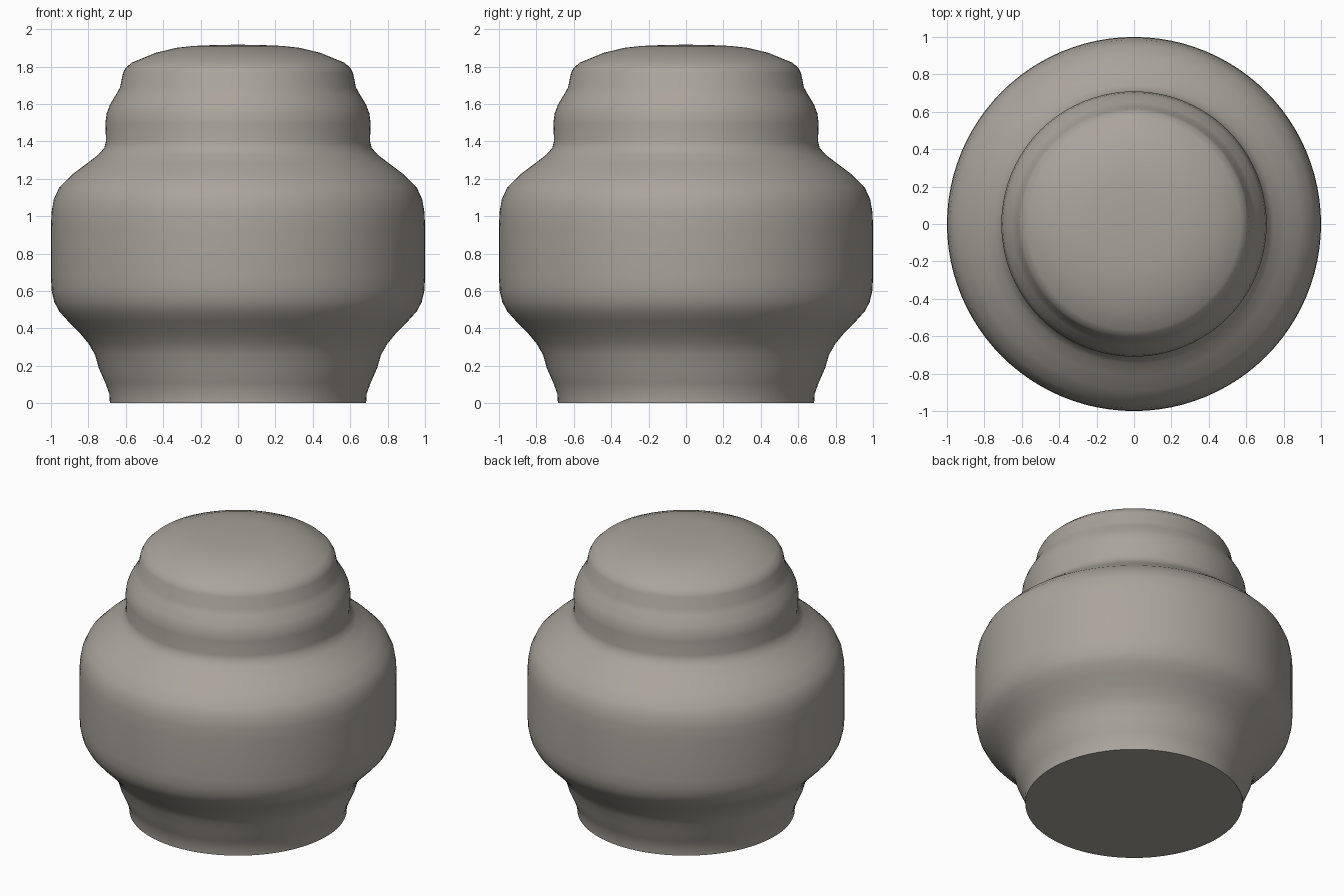
import bpy, bmesh, math

if "Cube" in bpy.data.objects:
    bpy.data.objects.remove(bpy.data.objects["Cube"])

SEGMENTS = 96

# Half profile of the jar as (radius, height), from base rim to top
PROFILE = [
    (0.685, 0.0), (0.688, 0.05), (0.71, 0.11), (0.745, 0.19), (0.765, 0.26),
    (0.80, 0.32), (0.85, 0.38), (0.91, 0.44), (0.955, 0.49), (0.982, 0.54),
    (0.996, 0.60), (1.0, 0.67), (1.0, 0.94), (0.997, 1.02), (0.985, 1.09),
    (0.955, 1.155), (0.89, 1.22), (0.81, 1.28), (0.745, 1.33), (0.715, 1.365),
    (0.706, 1.40), (0.709, 1.50), (0.702, 1.55), (0.685, 1.595),
    (0.652, 1.65), (0.63, 1.69), (0.615, 1.765), (0.602, 1.79), (0.57, 1.82),
    (0.44, 1.873), (0.33, 1.90), (0.24, 1.91), (0.12, 1.915),
]
TOP = 1.917


def lathe(name, profile, top):
    bm = bmesh.new()
    rings = []
    for r, z in profile:
        rings.append([bm.verts.new((r * math.cos(2 * math.pi * i / SEGMENTS),
                                    r * math.sin(2 * math.pi * i / SEGMENTS), z))
                      for i in range(SEGMENTS)])
    for low, high in zip(rings, rings[1:]):
        for i in range(SEGMENTS):
            j = (i + 1) % SEGMENTS
            bm.faces.new((low[i], low[j], high[j], high[i]))
    # Flat base and domed top centre
    bm.faces.new(rings[0][::-1])
    tip = bm.verts.new((0, 0, top))
    for i in range(SEGMENTS):
        bm.faces.new((rings[-1][i], rings[-1][(i + 1) % SEGMENTS], tip))
    mesh = bpy.data.meshes.new(name)
    bm.to_mesh(mesh)
    bm.free()
    obj = bpy.data.objects.new(name, mesh)
    bpy.context.collection.objects.link(obj)
    return obj


# Lidded jar turned in one piece
jar = lathe("lidded_jar", PROFILE, TOP)
mat = bpy.data.materials.new("warm_grey")
mat.diffuse_color = (0.40, 0.37, 0.33, 1)
mat.use_nodes = True
mat.node_tree.nodes["Principled BSDF"].inputs["Base Color"].default_value = mat.diffuse_color
jar.data.materials.append(mat)

# Smooth shading with a crisp base edge
bpy.context.view_layer.objects.active = jar
jar.select_set(True)
bpy.ops.object.shade_smooth_by_angle(angle=math.radians(50))
